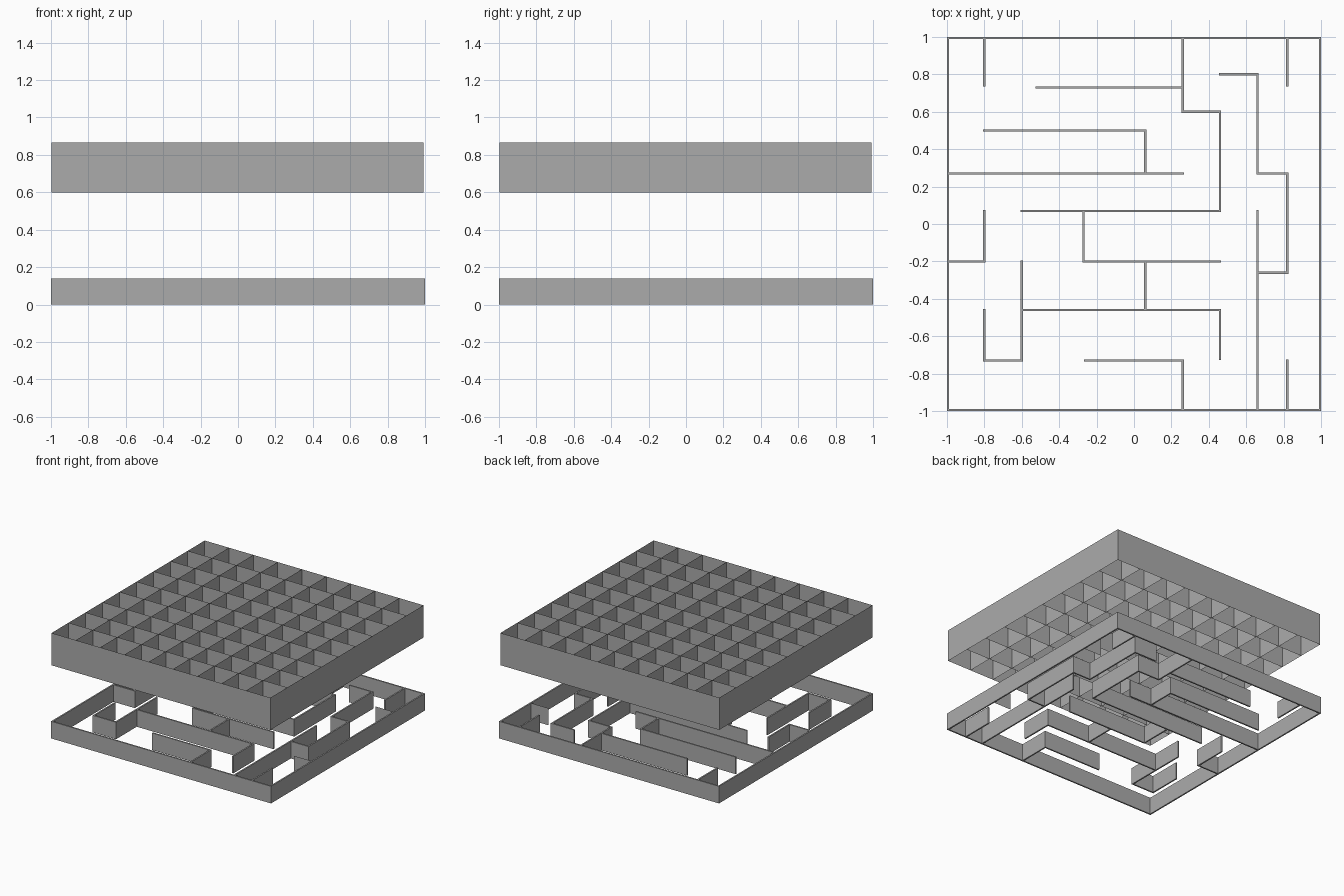
import bpy
import bmesh
from mathutils import Matrix, Vector

default_cube = bpy.data.objects.get("Cube")
if default_cube:
    bpy.data.objects.remove(default_cube, do_unlink=True)

WALL_HEIGHT = 0.14
THICKNESS = 0.012
GRID_BOTTOM, GRID_TOP = 0.6, 0.865
GRID_LOW, GRID_HIGH = -0.997, 0.992
CELLS = 9

grey = bpy.data.materials.new("plain grey")
grey.use_nodes = True
colour = (0.41, 0.41, 0.41, 1)
grey.diffuse_color = colour
grey.node_tree.nodes["Principled BSDF"].inputs["Base Color"].default_value = colour


def make_object(name, bm):
    mesh = bpy.data.meshes.new(name)
    bm.to_mesh(mesh)
    bm.free()
    mesh.materials.append(grey)
    obj = bpy.data.objects.new(name, mesh)
    bpy.context.collection.objects.link(obj)
    return obj


def add_wall(bm, start, end):
    """Upright box along a straight line, lengthened to close its corners."""
    start, end = Vector(start), Vector(end)
    middle = (start + end) / 2
    span = end - start
    size = (abs(span.x) + THICKNESS, abs(span.y) + THICKNESS, WALL_HEIGHT)
    place = Matrix.Translation((middle.x, middle.y, WALL_HEIGHT / 2))
    bmesh.ops.create_cube(bm, size=1, matrix=place @ Matrix.Diagonal((*size, 1)))


def add_sheet(bm, start, end, bottom, top):
    """Upright face without thickness."""
    corners = [(*start, bottom), (*end, bottom), (*end, top), (*start, top)]
    bm.faces.new([bm.verts.new(c) for c in corners])


def add_path(bm, axis, x, y, *stops):
    """Walls turning a right angle at each stop, first along the given axis."""
    for stop in stops:
        corner = (stop, y) if axis == "x" else (x, stop)
        add_wall(bm, (x, y), corner)
        x, y = corner
        axis = "y" if axis == "x" else "x"


# Outer frame of the maze
edge = 1 - THICKNESS / 2
bm = bmesh.new()
add_path(bm, "x", -edge, -edge, edge, edge, -edge, -edge)
make_object("maze_frame", bm)

# Inner walls: first direction, start point, then each stop
paths = [
    ("y", -0.8, edge, 0.74),
    ("x", -0.52, 0.73, 0.26),
    ("y", 0.26, edge, 0.6, 0.46, 0.07, -0.6),
    ("y", -0.27, 0.07, -0.2, 0.46),
    ("y", 0.06, -0.2, -0.46),
    ("x", -0.6, -0.46, 0.46, -0.72),
    ("y", -0.6, -0.2, -0.73, -0.8, -0.46),
    ("x", -edge, -0.2, -0.8, 0.07),
    ("x", -edge, 0.27, 0.26),
    ("y", 0.06, 0.27, 0.5, -0.8),
    ("x", 0.46, 0.8, 0.66, 0.27, 0.82, -0.26, 0.66),
    ("y", 0.66, 0.07, -edge),
    ("x", -0.26, -0.73, 0.26, -edge),
    ("y", 0.82, -0.73, -edge),
    ("y", 0.82, edge, 0.74),
]
bm = bmesh.new()
for path in paths:
    add_path(bm, *path)
make_object("maze_walls", bm)

# Two thin dividers on the right edge
bm = bmesh.new()
for y in (0.6, -0.46):
    add_sheet(bm, (0.83, y), (edge, y), 0, WALL_HEIGHT)
make_object("thin_dividers", bm)

# Raised lattice of crossing sheets
bm = bmesh.new()
for i in range(CELLS + 1):
    at = GRID_LOW + (GRID_HIGH - GRID_LOW) * i / CELLS
    add_sheet(bm, (at, GRID_LOW), (at, GRID_HIGH), GRID_BOTTOM, GRID_TOP)
    add_sheet(bm, (GRID_LOW, at), (GRID_HIGH, at), GRID_BOTTOM, GRID_TOP)
make_object("upper_lattice", bm)
